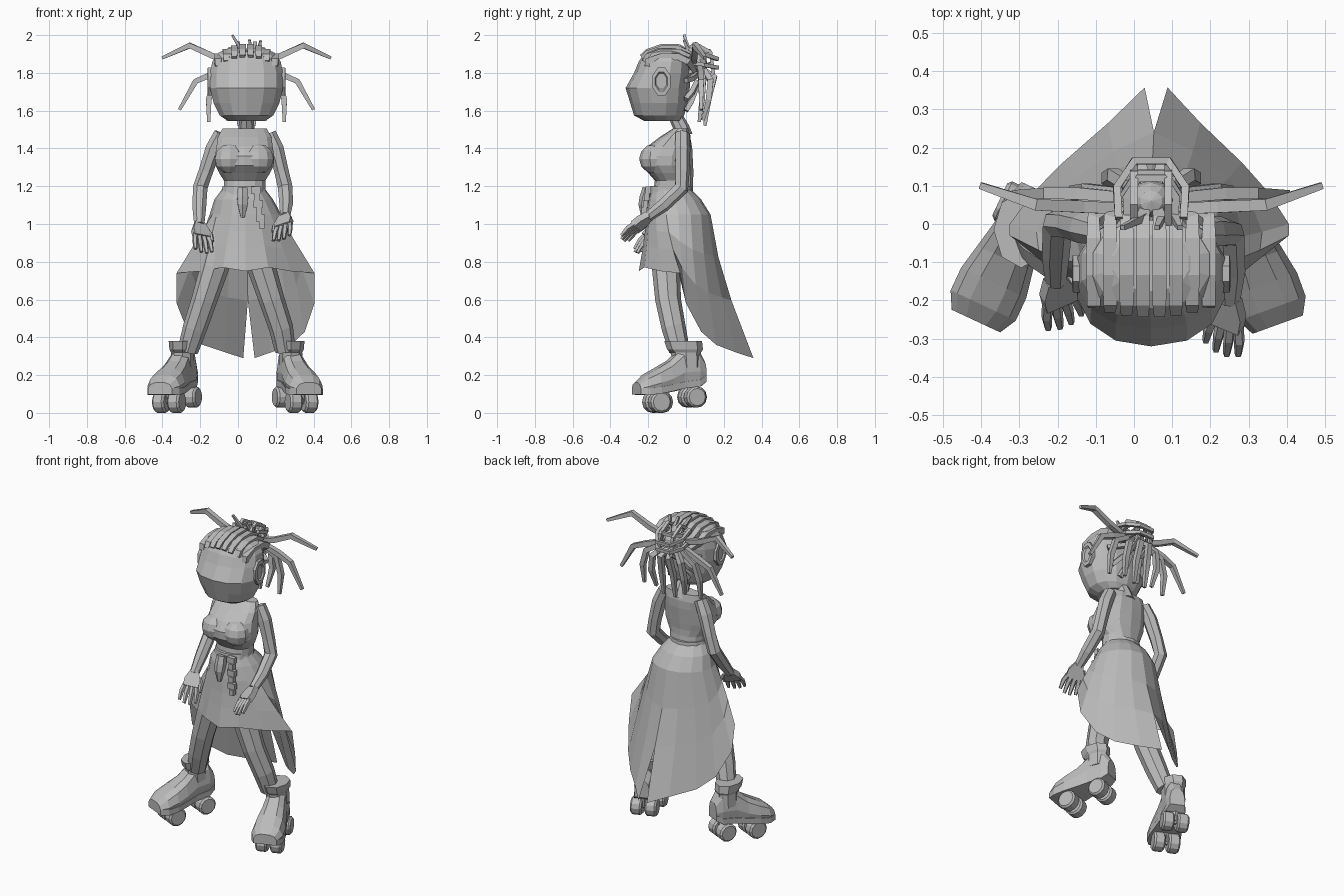
import bpy
import bmesh
from math import sin, cos, pi, radians, copysign
from mathutils import Vector, Matrix

cube = bpy.data.objects.get("Cube")
if cube:
    bpy.data.objects.remove(cube, do_unlink=True)

GREY = (0.5, 0.5, 0.5, 1.0)
clay = bpy.data.materials.new("plain_grey")
clay.use_nodes = True
clay.diffuse_color = GREY
clay.node_tree.nodes["Principled BSDF"].inputs["Base Color"].default_value = GREY

MID = 0.045  # centre line of the head and chest


def finish(name, bm):
    bmesh.ops.recalc_face_normals(bm, faces=bm.faces)
    mesh = bpy.data.meshes.new(name)
    bm.to_mesh(mesh)
    bm.free()
    mesh.materials.append(clay)
    obj = bpy.data.objects.new(name, mesh)
    bpy.context.collection.objects.link(obj)
    return obj


def skin(name, rings):
    """Join rings of points into a closed solid."""
    bm = bmesh.new()
    loops = [[bm.verts.new(p) for p in ring] for ring in rings]
    n = len(loops[0])
    for low, high in zip(loops, loops[1:]):
        for k in range(n):
            j = (k + 1) % n
            bm.faces.new((low[k], low[j], high[j], high[k]))
    bm.faces.new(loops[0][::-1])
    bm.faces.new(loops[-1])
    return finish(name, bm)


def stack(name, rows, cx, n=14, power=1.0):
    """Level oval rings: height, front, back, half width; low power is boxier."""
    rings = []
    for z, front, back, half in rows:
        mid, depth = (front + back) / 2, (back - front) / 2
        ring = []
        for k in range(n):
            s, c = sin(2 * pi * k / n), cos(2 * pi * k / n)
            ring.append(Vector((cx + half * copysign(abs(s) ** power, s),
                                mid - depth * copysign(abs(c) ** power, c), z)))
        rings.append(ring)
    return skin(name, rings)


def tube(name, points, radii, n=6):
    """Faceted tube along a path, one radius per point; four sides lie flat."""
    pts = [Vector(p) for p in points]
    if not isinstance(radii, (list, tuple)):
        radii = [radii] * len(pts)
    spread = [sum(abs(b[i] - a[i]) for a, b in zip(pts, pts[1:])) for i in range(3)]
    ref = Vector((0, 0, 0))
    ref[2 - spread[::-1].index(min(spread))] = 1
    phase = pi / 4 if n == 4 else 0
    rings = []
    for i, (p, r) in enumerate(zip(pts, radii)):
        t = (pts[min(i + 1, len(pts) - 1)] - pts[max(i - 1, 0)]).normalized()
        u = ref.cross(t).normalized()
        v = t.cross(u)
        rings.append([p + r * (u * cos(2 * pi * k / n + phase) + v * sin(2 * pi * k / n + phase))
                      for k in range(n)])
    return skin(name, rings)


def solid(name, centre, size, ball=False):
    bm = bmesh.new()
    matrix = Matrix.Translation(centre) @ Matrix.Diagonal((*size, 1))
    if ball:
        bmesh.ops.create_uvsphere(bm, u_segments=10, v_segments=6, radius=1, matrix=matrix)
    else:
        bmesh.ops.create_cube(bm, size=1, matrix=matrix)
    return finish(name, bm)


def side_name(s):
    return "left" if s > 0 else "right"


# Head, neck and torso
stack("head", [(1.545, -.22, -.03, .1), (1.575, -.275, -.01, .145), (1.64, -.295, .01, .178),
               (1.72, -.32, .02, .198), (1.8, -.275, .025, .197), (1.86, -.25, .025, .185),
               (1.905, -.22, .01, .155), (1.93, -.175, -.03, .1)], MID, power=.9)
tube("neck", [(MID, -.02, 1.47), (MID, -.025, 1.51), (MID, -.055, 1.57)], [.055, .042, .037], 8)
stack("torso", [(1.505, -.07, .015, .12), (1.46, -.14, .025, .145), (1.41, -.205, .025, .152),
                (1.36, -.24, .02, .16), (1.31, -.238, .015, .157), (1.27, -.2, .01, .138),
                (1.23, -.165, .01, .112), (1.15, -.175, .02, .112)], .035, power=.85)
stack("belt", [(1.155, -.193, .033, .122), (1.2, -.187, .028, .115)], .03)

# Ears and bust
for s in (-1, 1):
    side = side_name(s)
    skin(side + "_ear", [[Vector((MID + s * d, -.13 + w * cos(pi * k / 4 + pi / 8),
                                  1.755 + 1.5 * w * sin(pi * k / 4 + pi / 8))) for k in range(8)]
                         for d, w in ((.16, .053), (.205, .053), (.207, .036), (.198, .03))])
    solid(side + "_bust", (.033 + s * .075, -.165, 1.345), (.085, .083, .08), ball=True)

# Flat braided rows over the scalp
for i in range(8):
    d = (i - 3.5) * .043
    drop = 2.2 * d * d
    path = [(-.235 + drop * .6, 1.885), (-.205, 1.91), (-.13, 1.935), (-.04, 1.935),
            (.01, 1.913), (.045, 1.86)]
    pts = [(MID + d * (1 if y < .02 else .6), y, z - drop) for y, z in path]
    tube("scalp_braid", pts, [.02, .025, .026, .026, .024, .018], 4)

# Rows sweeping up from the nape into the bun
for s in (-1, 1):
    for x, z in ((.06, 1.6), (.12, 1.66), (.155, 1.76)):
        tube("back_braid", [(MID + s * x, .0, z), (MID + s * x * .75, .03, z * .75 + .45),
                            (MID + s * .035, .06, .4 * z + 1.09)], .018, 4)

# Bun made of bent loops
solid("bun_core", (MID, .06, 1.84), (.06, .055, .065), ball=True)
arc = [(-.085, .01), (-.09, .09), (-.045, .16), (.045, .16), (.09, .09), (.085, .01)]
for size, z, tilt in ((1, 1.93, -.35), (.72, 1.9, .1), (1, 1.86, -.2), (.8, 1.8, .3)):
    tube("bun_loop", [(MID + x * size, .005 + y * size, z + y * tilt) for x, y in arc], .014, 4)
for x in (-.045, .045):
    tube("bun_loop", [(MID + x, .0, 1.92), (MID + x, .05, 1.955), (MID + x, .13, 1.91),
                      (MID + x, .145, 1.8), (MID + x, .06, 1.74)], .014, 4)

# Loose locks, mirrored either side of the head
locks = [[(.08, .04, 1.86), (.18, .045, 1.89), (.3, .05, 1.945), (.445, .1, 1.88)],
         [(.08, .07, 1.83), (.19, .08, 1.79), (.27, .08, 1.755), (.355, .08, 1.605)],
         [(.07, .08, 1.82), (.17, .09, 1.76), (.2, .085, 1.66), (.2, .07, 1.54)],
         [(.04, .09, 1.82), (.1, .13, 1.76), (.115, .12, 1.66), (.1, .09, 1.55)],
         [(.01, .09, 1.82), (.03, .15, 1.78), (.04, .12, 1.66), (.04, .1, 1.52)]]
for s in (-1, 1):
    for pts in locks:
        tube(side_name(s) + "_lock", [(MID + s * x, y, z) for x, y, z in pts],
             [.02, .022, .021, .012], 4)
for x, top in ((-.03, 2.0), (.06, 1.975), (.12, 1.97)):
    tube("hair_spike", [(MID + x * .5, .02, 1.9), (x, -.01, top)], [.015, .009], 4)

# Skirt: half a flared sheet from front to back slit, mirrored
hem = [(0, -.25, .75), (.12, -.22, .77), (.24, -.13, .75), (.365, -.03, .74), (.365, .0, .58),
       (.31, .08, .43), (.235, .16, .36), (.12, .265, .32), (.03, .357, .29)]
bm = bmesh.new()
for s in (-1, 1):
    columns = []
    for i, (hx, hy, hz) in enumerate(hem):
        a = pi * i / (len(hem) - 1)
        hip = Vector((.19 * sin(a), -.04 - .17 * cos(a), 1.05))
        col = [Vector((.11 * sin(a), -.08 - .1 * cos(a), 1.19)),
               Vector((.155 * sin(a), -.06 - .14 * cos(a), 1.13)), hip]
        for f in (.3, .6, 1):
            # The sides fall straight while the back sags into a train
            gx, gy = (f if i < 5 else f ** .8), f ** 1.4
            x = hip.x + (hx - hip.x) * gx
            if i == len(hem) - 1 and f < 1:
                x = 0
            col.append(Vector((x, hip.y + (hy - hip.y) * gy, 1.05 + (hz - 1.05) * f)))
        columns.append([bm.verts.new((.04 + s * p.x - (.01 if p.z > 1.1 else 0)
                                      + .05 * max(p.y, 0), p.y, p.z)) for p in col])
    for a, b in zip(columns, columns[1:]):
        for k in range(len(a) - 1):
            bm.faces.new((a[k], b[k], b[k + 1], a[k + 1]))
bmesh.ops.remove_doubles(bm, verts=bm.verts, dist=.0005)
finish("skirt", bm)

# Belt pendant and hanging chain
tube("belt_pendant", [(.025, -.2, 1.19), (.025, -.212, 1.14), (.025, -.222, 1.1),
                      (.025, -.225, 1.035)], [.03, .034, .03, .012], 6)
for i in range(6):
    wide = .05 if i % 2 == 0 else .03
    solid("chain_link", (.095 + .006 * i, -.2 - .007 * i, 1.18 - .037 * i), (wide, .028, .036))

# Arms and hands
arms = {1: [(.165, -.02, 1.48), (.2, -.02, 1.4), (.23, -.02, 1.28), (.25, -.025, 1.19),
            (.255, -.12, 1.1), (.25, -.2, 1.04)],
        -1: [(-.09, -.02, 1.48), (-.13, -.01, 1.4), (-.17, .0, 1.28), (-.2, .0, 1.19),
             (-.205, -.08, 1.08), (-.205, -.15, .995)]}
reach = {1: Vector((-.12, -.75, -.6)).normalized(), -1: Vector((.15, -.65, -.75)).normalized()}
for s, pts in arms.items():
    side = side_name(s)
    tube(side + "_arm", pts, [.038, .043, .039, .04, .037, .028], 7)
    wrist, ahead = Vector(pts[-1]), reach[s]
    across = Vector((.8, 0, .5 * s))
    across = (across - ahead * across.dot(ahead)).normalized()
    knuckle = wrist + ahead * .085
    flat = ahead.cross(across) * .018
    skin(side + "_palm",
         [[c + across * w * i + flat * j for i, j in ((-1, -1), (1, -1), (1, 1), (-1, 1))]
          for c, w in ((wrist - ahead * .01, .026), (wrist + ahead * .04, .046), (knuckle, .045))])
    for i in range(4):
        k = i - 1.5
        length = .1 if i in (1, 2) else .085
        root = knuckle + across * k * .024 - ahead * .01
        tube(side + "_finger",
             [root, root + ahead * length * .5 + across * k * .006,
              root + ahead * length + across * k * .008 - Vector((0, 0, .015))],
             [.015, .015, .01], 5)
    thumb = wrist + ahead * .025 - across * s * .033
    tube(side + "_thumb", [thumb, thumb - across * s * .022 + ahead * .035,
                           thumb - across * s * .025 + ahead * .08], [.018, .016, .01], 5)

# Legs, boots and roller wheels
foot = [(-.1, .045, .18, .27), (-.06, .058, .155, .34), (.03, .066, .145, .34),
        (.1, .08, .13, .275), (.17, .094, .118, .235), (.235, .094, .11, .2), (.28, .07, .112, .16)]
for s, x, angle in ((-1, .295, 25), (1, .28, 20)):
    side = side_name(s)
    tube(side + "_leg", [(.02 + s * .08, -.09, 1.02), (s * .124, -.105, .77), (s * .178, -.095, .6),
                         (s * .228, -.065, .45), (s * (x - .03), -.035, .33)],
         [.083, .076, .068, .064, .055], 8)
    turn = radians(angle)
    ankle = Vector((s * x, 0, 0))
    ahead = Vector((s * sin(turn), -cos(turn), 0))
    across = Vector((cos(turn), s * sin(turn), 0))
    up = Vector((0, 0, 1))
    # Rounded upper and thin sole share the same outline
    upper, sole = [], []
    for d, w, low, high in foot:
        c = ankle + ahead * d
        h = high - low
        upper.append([c + across * w * i + up * (low + h * j) for i, j in
                      ((-.9, 0), (.9, 0), (1, .35), (.8, .8), (.4, 1), (-.4, 1), (-.8, .8), (-1, .35))])
        sole.append([c + across * w * i + up * (low + j) for i, j in
                     ((-1, -.015), (1, -.015), (1, .02), (-1, .02))])
    skin(side + "_boot", upper)
    skin(side + "_sole", sole)
    stack(side + "_boot_cuff", [(.24, -.07, .08, .064), (.32, -.08, .08, .06),
                                (.335, -.1, .09, .068), (.38, -.115, .085, .072)], s * x, 8)
    for d, z, r in ((.165, .058, .058), (-.035, .084, .056)):
        hub = ankle + ahead * d + up * z
        tube(side + "_axle", [hub - across * .06, hub + across * .06], .014, 6)
        tube(side + "_truck", [hub, hub + up * .08], [.02, .035], 6)
        for t in (-.044, .044):
            c = hub + across * t
            tube(side + "_wheel", [c + across * k for k in (-.034, -.024, .024, .034)],
                 [r * .82, r, r, r * .82], 12)
